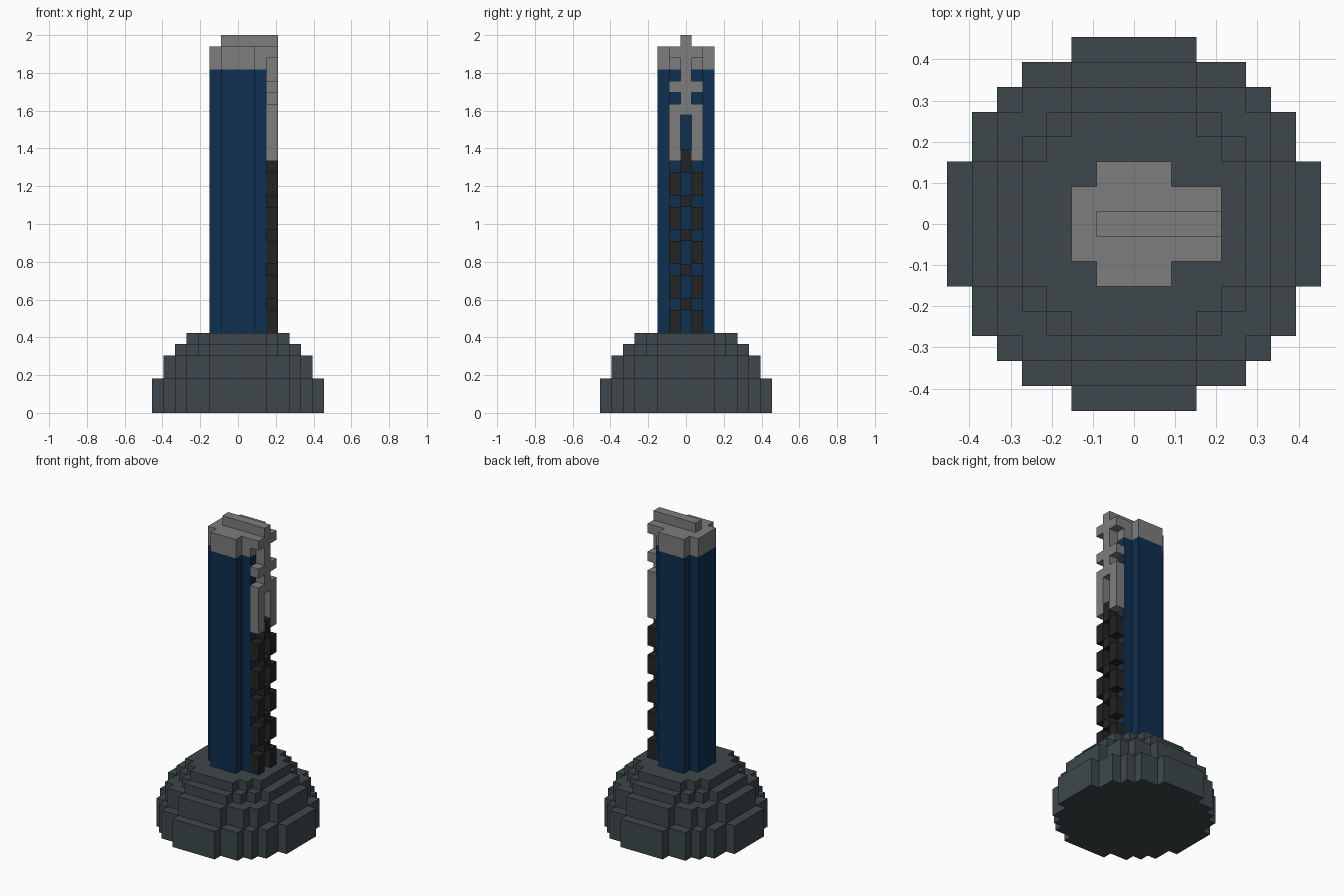
import bpy, bmesh
from mathutils import Vector

if "Cube" in bpy.data.objects:
    bpy.data.objects.remove(bpy.data.objects["Cube"])

U = 2 / 33  # one block; the model is 33 blocks high


def material(name, rgb):
    m = bpy.data.materials.new(name)
    m.diffuse_color = (*rgb, 1)
    m.use_nodes = True
    m.node_tree.nodes["Principled BSDF"].inputs["Base Color"].default_value = m.diffuse_color
    return m


STONE = material("slate grey", (0.047, 0.064, 0.070))
BLUE = material("dark blue", (0.0045, 0.029, 0.080))
METAL = material("light grey", (0.205, 0.205, 0.205))
DARK = material("near black", (0.017, 0.017, 0.017))

AXES = [Vector(v) for v in ((1, 0, 0), (0, 1, 0), (0, 0, 1))]


def blocks(name, cells, mat):
    """Closed blocky skin around a set of (x, y, layer) cells."""
    cells = set(cells)
    bm = bmesh.new()
    for c in cells:
        for i in range(3):
            for s in (-1, 1):
                n = AXES[i] * s
                if tuple(int(a + b) for a, b in zip(c, n)) in cells:
                    continue
                u, v = AXES[(i + 1) % 3] / 2, AXES[(i + 2) % 3] / 2 * s
                o = Vector(c) + Vector((0, 0, 0.5)) + n / 2
                bm.faces.new([bm.verts.new((o + p) * U)
                              for p in (-u - v, u - v, u + v, -u + v)])
    bmesh.ops.remove_doubles(bm, verts=bm.verts, dist=U * 0.01)
    bmesh.ops.dissolve_limit(bm, angle_limit=0.01, verts=bm.verts, edges=bm.edges)
    me = bpy.data.meshes.new(name)
    bm.to_mesh(me)
    bm.free()
    me.materials.append(mat)
    ob = bpy.data.objects.new(name, me)
    bpy.context.collection.objects.link(ob)
    return ob


def disc(r, z0, z1):
    n = int(r)
    return [(x, y, z) for x in range(-n, n + 1) for y in range(-n, n + 1)
            for z in range(z0, z1) if x * x + y * y <= r * r]


def column(x, ys, layers):
    return [(x, y, z) for y in ys for z in layers]


# Stepped round base
blocks("base", disc(7.5, 0, 3) + disc(6.5, 3, 5) + disc(5.5, 5, 6) + disc(4.5, 6, 7), STONE)

# Tall shaft, a five-block square without corners
blocks("shaft", disc(2.5, 7, 30), BLUE)

# Cap with a ridge on top that runs down the +x side into a fork
cap = disc(2.5, 30, 32)
cap += [(x, 0, 32) for x in range(-1, 4)]
cap += column(3, [0], range(26, 33))
cap += column(3, [-1, 1], [*range(22, 27), 28, 31])
blocks("cap_and_fork", cap, METAL)

# Dark checkered strip below the fork: paired side blocks, single centre blocks
strip = column(3, [-1, 1], [z for z in range(7, 21) if z % 3 != 0])
strip += column(3, [0], [9, 12, 15, 18, 21, 22])
blocks("checkered_strip", [c for c in strip if c[1] == 0], DARK).name = "strip_centre"
blocks("strip_sides", [c for c in strip if c[1] != 0], DARK)
